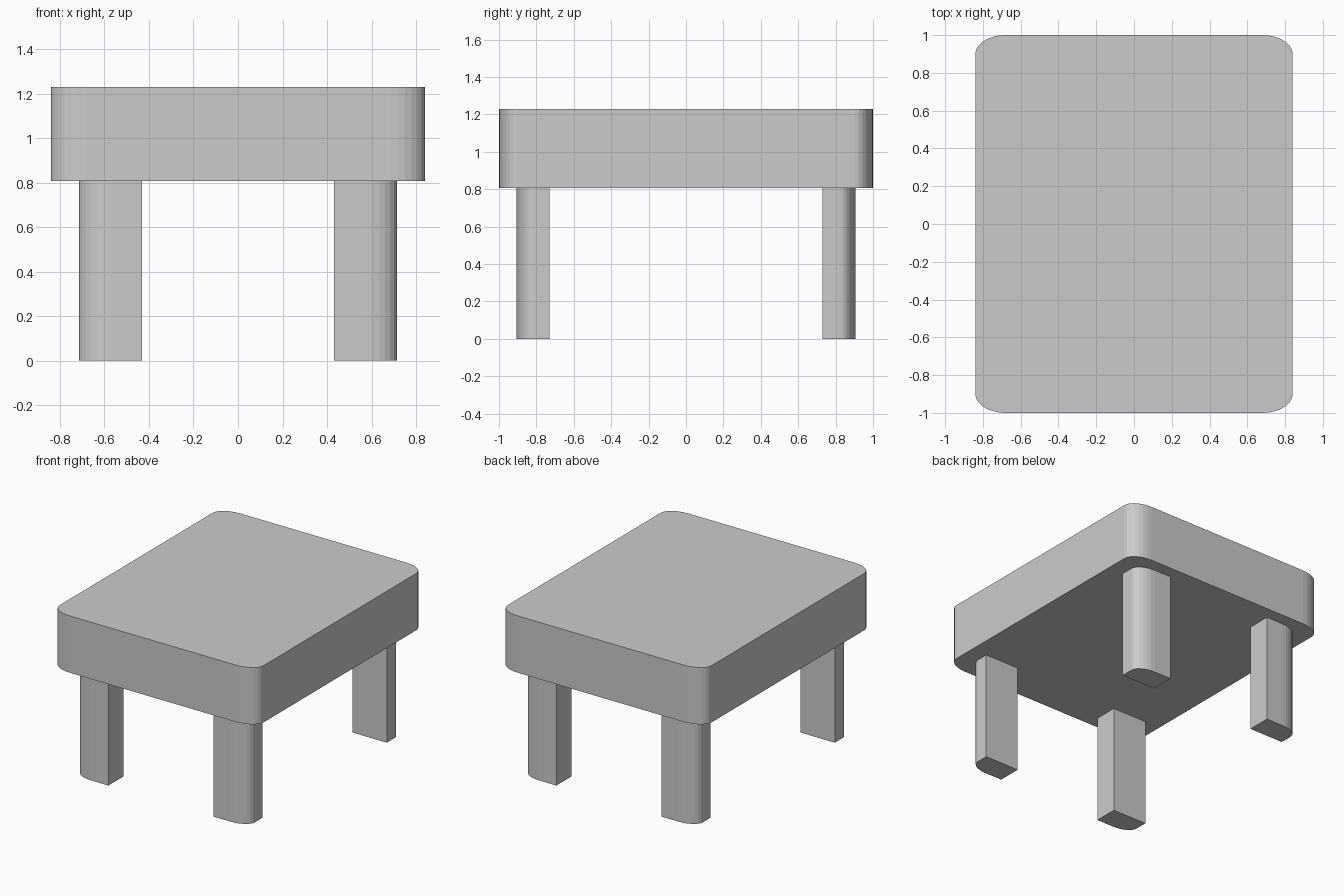
import bpy, bmesh
from math import sin, cos, pi

if "Cube" in bpy.data.objects:
    bpy.data.objects.remove(bpy.data.objects["Cube"])

SEGMENTS = 7


def corner(cx, cy, rx, ry, sx, sy):
    """Elliptical corner arc, from the x side to the y side, in quadrant (sx, sy)."""
    arc = []
    for i in range(SEGMENTS + 1):
        a = pi / 2 * i / SEGMENTS
        arc.append((sx * (cx + rx * cos(a)), sy * (cy + ry * sin(a))))
    return arc if sx * sy > 0 else arc[::-1]


def extrude_outline(name, outline, z0, z1):
    bm = bmesh.new()
    face = bm.faces.new([bm.verts.new((x, y, z0)) for x, y in outline])
    top = bmesh.ops.extrude_face_region(bm, geom=[face], use_keep_orig=True)["geom"]
    verts = [v for v in top if isinstance(v, bmesh.types.BMVert)]
    bmesh.ops.translate(bm, verts=verts, vec=(0, 0, z1 - z0))
    bmesh.ops.recalc_face_normals(bm, faces=bm.faces)
    mesh = bpy.data.meshes.new(name)
    bm.to_mesh(mesh)
    bm.free()
    obj = bpy.data.objects.new(name, mesh)
    bpy.context.collection.objects.link(obj)
    return obj


# Thick table top with four rounded corners
outline = []
for sx, sy in ((1, 1), (-1, 1), (-1, -1), (1, -1)):
    outline += corner(0.84 - 0.16, 1.0 - 0.10, 0.16, 0.10, sx, sy)
extrude_outline("table_top", outline, 0.807, 1.23)

# Four legs, each rounded only on its outer corner
X_IN, X_OUT, Y_IN, Y_OUT = 0.432, 0.714, 0.73, 0.907
RX, RY = 0.14, 0.085
for y_name, sy in (("front", -1), ("back", 1)):
    for x_name, sx in (("left", -1), ("right", 1)):
        leg = corner(X_OUT - RX, Y_OUT - RY, RX, RY, 1, 1)
        leg += [(X_IN, Y_OUT), (X_IN, Y_IN), (X_OUT, Y_IN)]
        extrude_outline(f"{y_name}_{x_name}_leg",
                        [(sx * x, sy * y) for x, y in leg], 0.0, 0.807)
